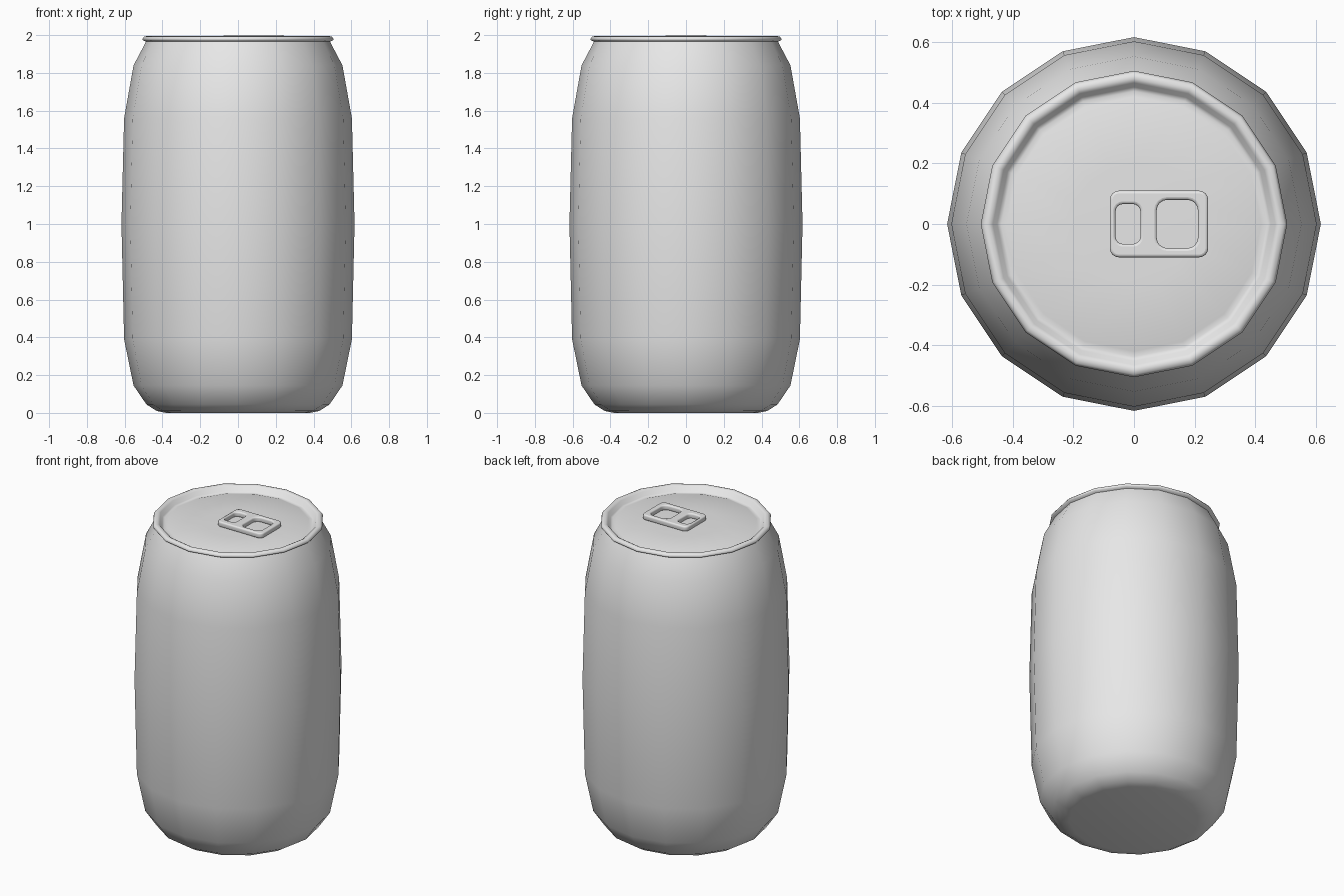
import bpy, bmesh
from math import cos, sin, pi

SIDES = 16

cube = bpy.data.objects.get("Cube")
if cube:
    bpy.data.objects.remove(cube, do_unlink=True)

# Single plain grey
grey = bpy.data.materials.new("plain_grey")
grey.use_nodes = True
colour = (0.8, 0.8, 0.8, 1.0)
grey.diffuse_color = colour
grey.node_tree.nodes["Principled BSDF"].inputs["Base Color"].default_value = colour


def lathe(name, profile):
    """Turn an (r, z) profile, listed from outside-below to inside-above, round z."""
    bm = bmesh.new()
    rings = [[bm.verts.new((r * cos(2 * pi * j / SIDES), r * sin(2 * pi * j / SIDES), z))
              for j in range(SIDES)] for r, z in profile]
    for low, high in zip(rings, rings[1:]):
        for j in range(SIDES):
            k = (j + 1) % SIDES
            bm.faces.new((low[j], low[k], high[k], high[j]))
    bmesh.ops.remove_doubles(bm, verts=bm.verts, dist=0.0001)
    for face in bm.faces:
        face.smooth = True
    mesh = bpy.data.meshes.new(name)
    bm.to_mesh(mesh)
    bm.free()
    mesh.materials.append(grey)
    obj = bpy.data.objects.new(name, mesh)
    bpy.context.collection.objects.link(obj)
    return obj


# Barrel-shaped body with its base
lathe("can_body", [
    (0, 0), (0.38, 0), (0.43, 0.01), (0.485, 0.045), (0.553, 0.145),
    (0.603, 0.39), (0.617, 1.0), (0.603, 1.56), (0.553, 1.84), (0.487, 1.965)])

# Rolled rim, groove and lid
lathe("rim_and_lid", [
    (0.487, 1.965), (0.504, 1.973), (0.506, 1.98), (0.497, 1.992), (0.48, 1.995),
    (0.466, 1.987), (0.452, 1.962), (0.438, 1.956), (0.42, 1.962), (0.2, 1.968), (0, 1.97)])


def rounded_rect(curve, x0, x1, half_y, radius):
    """Add a closed rounded rectangle outline to a flat curve."""
    points = []
    for q, (x, y) in enumerate([(x1 - radius, half_y - radius), (x0 + radius, half_y - radius),
                                (x0 + radius, radius - half_y), (x1 - radius, radius - half_y)]):
        for s in range(5):
            a = (q + s / 4) * pi / 2
            points.append((x + radius * cos(a), y + radius * sin(a), 0, 1))
    spline = curve.splines.new("POLY")
    spline.points.add(len(points) - 1)
    for point, co in zip(spline.points, points):
        point.co = co
    spline.use_cyclic_u = True


# Pull tab: soft-edged plate with two openings
outline = bpy.data.curves.new("pull_tab", "CURVE")
outline.dimensions = "2D"
outline.fill_mode = "BOTH"
rounded_rect(outline, -0.08, 0.245, 0.11, 0.03)
rounded_rect(outline, -0.061, 0.021, 0.066, 0.025)
rounded_rect(outline, 0.075, 0.211, 0.08, 0.035)
outline.extrude = 0.008
outline.bevel_depth = 0.009
outline.bevel_resolution = 2
outline.offset = -0.009
outline.materials.append(grey)
tab = bpy.data.objects.new("pull_tab", outline)
tab.location.z = 1.983
bpy.context.collection.objects.link(tab)
bpy.ops.object.select_all(action="DESELECT")
tab.select_set(True)
bpy.context.view_layer.objects.active = tab
bpy.ops.object.convert(target="MESH")
bpy.ops.object.shade_smooth_by_angle(angle=pi / 4)
